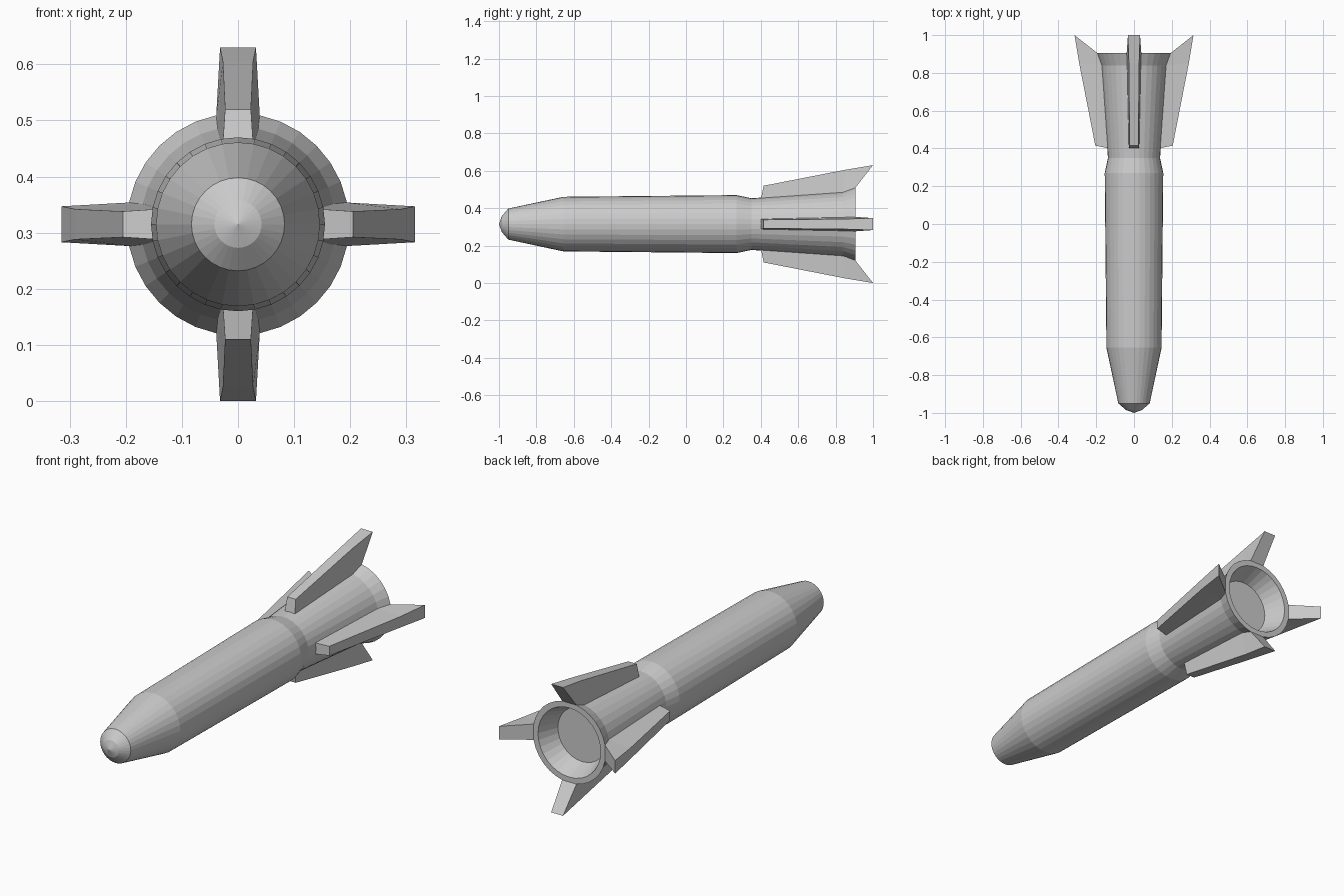
import bpy, bmesh
from math import cos, sin, pi
from mathutils import Matrix, Vector

if "Cube" in bpy.data.objects:
    bpy.data.objects.remove(bpy.data.objects["Cube"])

CZ = 0.315   # height of the long axis
SIDES = 32


def finish(bm, name):
    bmesh.ops.recalc_face_normals(bm, faces=bm.faces)
    me = bpy.data.meshes.new(name)
    bm.to_mesh(me)
    bm.free()
    ob = bpy.data.objects.new(name, me)
    bpy.context.collection.objects.link(ob)
    return ob


# Body: (y, radius) profile from nose tip to rim, then into the nozzle
profile = [(-0.985, 0.042), (-0.95, 0.083), (-0.655, 0.146), (0.27, 0.155),
           (0.35, 0.138), (0.84, 0.174), (0.905, 0.198),
           (0.905, 0.170), (0.805, 0.132)]
bm = bmesh.new()
rings = [[bm.verts.new((r * cos(2 * pi * i / SIDES), y, CZ + r * sin(2 * pi * i / SIDES)))
          for i in range(SIDES)] for y, r in profile]
for a, b in zip(rings, rings[1:]):
    for i in range(SIDES):
        j = (i + 1) % SIDES
        bm.faces.new((a[i], a[j], b[j], b[i]))
tip = bm.verts.new((0, -1, CZ))
for i in range(SIDES):
    bm.faces.new((tip, rings[0][i], rings[0][(i + 1) % SIDES]))
bm.faces.new(rings[-1])
finish(bm, "rocket_body")

# Fins: stations of (y, radius, half width) for root edge and outer edge
stations = [((0.40, 0.130, 0.028), (0.415, 0.205, 0.023)),
            ((0.84, 0.160, 0.037), (0.85, 0.290, 0.027)),
            ((0.902, 0.190, 0.039), (1.0, 0.315, 0.032))]


def fin(name, angle):
    bm = bmesh.new()
    rot = Matrix.Rotation(angle, 4, 'Y')

    def vert(y, r, w):
        return bm.verts.new(rot @ Vector((w, y, r)) + Vector((0, 0, CZ)))

    loops = []
    for (y0, r0, w0), (y1, r1, w1) in stations:
        loops.append([vert(y0, r0, -w0), vert(y0, r0, w0),
                      vert(y1, r1, w1), vert(y1, r1, -w1)])
    for a, b in zip(loops, loops[1:]):
        for i in range(4):
            j = (i + 1) % 4
            bm.faces.new((a[i], a[j], b[j], b[i]))
    bm.faces.new(loops[0])
    bm.faces.new(loops[-1])
    finish(bm, name)


for k, side in enumerate(("top", "right", "bottom", "left")):
    fin("fin_" + side, k * pi / 2)
